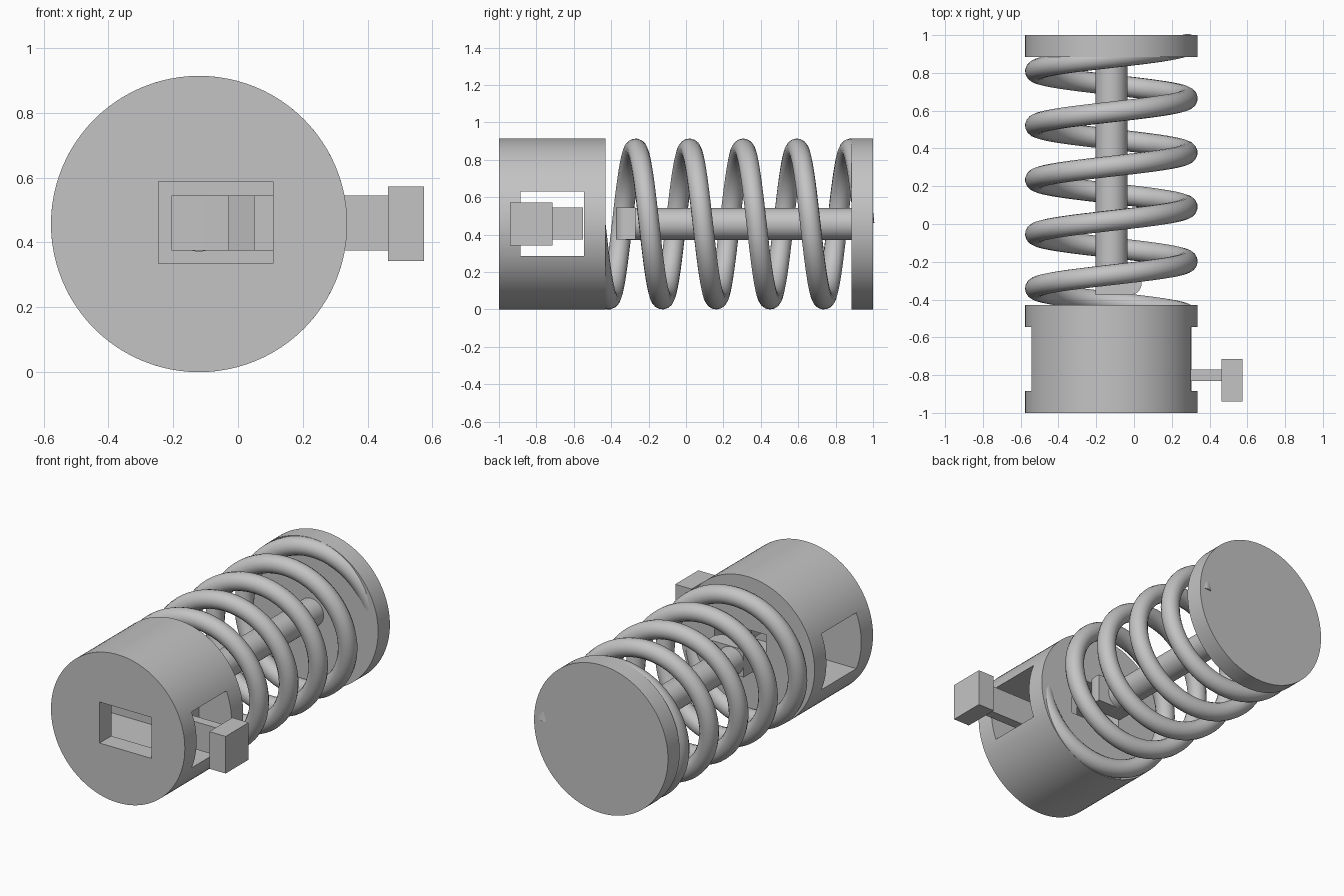
import bpy, bmesh, math
from mathutils import Vector

if "Cube" in bpy.data.objects:
    bpy.data.objects.remove(bpy.data.objects["Cube"], do_unlink=True)

AX, AZ, R = -0.12, 0.457, 0.457      # barrel axis and radius

grey = bpy.data.materials.new("plain_grey")
grey.use_nodes = True
grey.diffuse_color = (0.55, 0.55, 0.55, 1)
grey.node_tree.nodes["Principled BSDF"].inputs["Base Color"].default_value = (0.55, 0.55, 0.55, 1)


def finish(ob, name, smooth=False):
    ob.name = name
    ob.data.materials.clear()
    ob.data.materials.append(grey)
    bpy.ops.object.select_all(action="DESELECT")
    ob.select_set(True)
    bpy.context.view_layer.objects.active = ob
    if smooth:
        bpy.ops.object.shade_smooth_by_angle(angle=math.radians(30))
    return ob


def rod_along_y(name, radius, y0, y1, sides=96):
    bpy.ops.mesh.primitive_cylinder_add(vertices=sides, radius=radius, depth=y1 - y0,
                                        location=(AX, (y0 + y1) / 2, AZ),
                                        rotation=(math.pi / 2, 0, 0))
    return finish(bpy.context.object, name, True)


def box(name, lo, hi):
    lo, hi = Vector(lo), Vector(hi)
    bpy.ops.mesh.primitive_cube_add(size=1, location=(lo + hi) / 2)
    ob = bpy.context.object
    ob.scale = hi - lo
    bpy.ops.object.transform_apply(location=False, rotation=False, scale=True)
    return finish(ob, name)


def plate(name, outline, z0, z1):
    """Extrude an xy outline from z0 to z1."""
    bm = bmesh.new()
    face = bm.faces.new([bm.verts.new((x, y, z0)) for x, y in outline])
    top = bmesh.ops.extrude_face_region(bm, geom=[face])["geom"]
    bmesh.ops.translate(bm, vec=(0, 0, z1 - z0),
                        verts=[g for g in top if isinstance(g, bmesh.types.BMVert)])
    bmesh.ops.recalc_face_normals(bm, faces=bm.faces)
    me = bpy.data.meshes.new(name)
    bm.to_mesh(me)
    bm.free()
    ob = bpy.data.objects.new(name, me)
    bpy.context.collection.objects.link(ob)
    return finish(ob, name, True)


def cut(target, cutter):
    mod = target.modifiers.new("cut", "BOOLEAN")
    mod.operation, mod.solver, mod.object = "DIFFERENCE", "EXACT", cutter
    bpy.context.view_layer.objects.active = target
    bpy.ops.object.modifier_apply(modifier=mod.name)
    bpy.data.objects.remove(cutter, do_unlink=True)


# Housing with a cross slot and a lengthwise slot
housing = rod_along_y("housing", R, -1, -0.43)
cut(housing, box("cross_cutter", (-1, -0.885, 0.285), (1, -0.545, 0.63)))
cut(housing, box("long_cutter", (-0.245, -1.2, 0.335), (0.108, -0.2, 0.588)))
finish(housing, "housing", True)

# End cap and plunger rod
rod_along_y("end_cap", R, 0.885, 1)
rod_along_y("plunger_rod", 0.085, -0.32, 0.9, 48)

# Catch on the rod tip, with a rounded leading corner
Z0, Z1 = 0.375, 0.545
arc = [(-0.02 + 0.06 * math.sin(a), -0.315 - 0.06 * math.cos(a))
       for a in (i * math.pi / 16 for i in range(9))]
plate("rod_catch", [(-0.205, -0.27), (-0.205, -0.375)] + arc + [(0.04, -0.27)], Z0, Z1)

# Sliding latch with a tooth, and its push button
plate("latch", [(0.47, -0.83), (0.47, -0.77), (0.12, -0.77), (0.12, -0.55),
                (-0.03, -0.55), (-0.03, -0.60), (0.05, -0.66), (0.05, -0.83)], Z0, Z1)
box("latch_button", (0.462, -0.94, 0.343), (0.574, -0.715, 0.572))

# Coil spring
WIRE, TURNS, STEPS, Y0, PITCH = 0.055, 5, 64, -0.485, 0.2875
curve = bpy.data.curves.new("coil_spring", "CURVE")
curve.dimensions = "3D"
curve.bevel_depth, curve.bevel_resolution, curve.use_fill_caps = WIRE, 6, True
spline = curve.splines.new("POLY")
spline.points.add(TURNS * STEPS)
for i, p in enumerate(spline.points):
    a = 2 * math.pi * i / STEPS
    p.co = (AX + (R - WIRE) * math.cos(a), Y0 + PITCH * i / STEPS,
            AZ - (R - WIRE) * math.sin(a), 1)
spring = bpy.data.objects.new("coil_spring", curve)
bpy.context.collection.objects.link(spring)
bpy.ops.object.select_all(action="DESELECT")
spring.select_set(True)
bpy.context.view_layer.objects.active = spring
bpy.ops.object.convert(target="MESH")
finish(bpy.context.object, "coil_spring", True)
